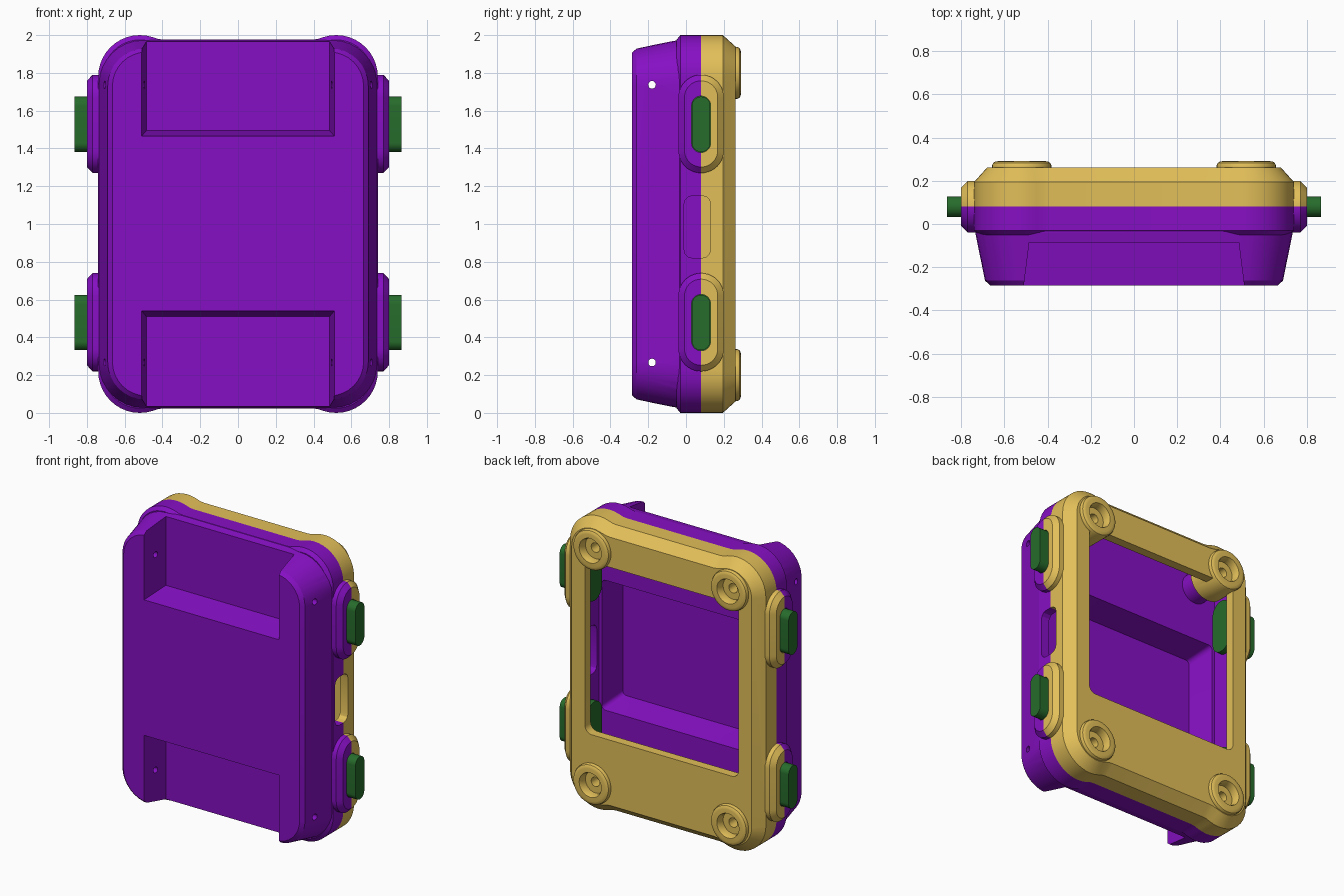
import bpy, bmesh
from math import sin, cos, pi, radians

if "Cube" in bpy.data.objects:
    bpy.data.objects.remove(bpy.data.objects["Cube"])


def loft(name, axis, sections):
    """Closed solid through matching 2D sections stacked along axis x or y."""
    bm = bmesh.new()
    rings = []
    for lvl, pts in sections:
        rings.append([bm.verts.new((u, lvl, v) if axis == 'y' else (lvl, u, v)) for u, v in pts])
    n = len(rings[0])
    for a, b in zip(rings, rings[1:]):
        for i in range(n):
            bm.faces.new((a[i], a[(i + 1) % n], b[(i + 1) % n], b[i]))
    bm.faces.new(rings[0])
    bm.faces.new(rings[-1])
    bmesh.ops.recalc_face_normals(bm, faces=bm.faces)
    me = bpy.data.meshes.new(name)
    bm.to_mesh(me)
    bm.free()
    ob = bpy.data.objects.new(name, me)
    bpy.context.collection.objects.link(ob)
    return ob


def rrect(u0, u1, v0, v1, r, seg=8):
    pts = []
    for k, (cu, cv) in enumerate([(u1 - r, v1 - r), (u0 + r, v1 - r), (u0 + r, v0 + r), (u1 - r, v0 + r)]):
        for i in range(seg + 1):
            a = (k + i / seg) * pi / 2
            pts.append((cu + r * cos(a), cv + r * sin(a)))
    return pts


def rect(u0, u1, v0, v1):
    return [(u0, v0), (u1, v0), (u1, v1), (u0, v1)]


def stadium(cu, cv, hu, hv):
    # tiny shortfall in radius keeps the two arcs from sharing a vertex
    return rrect(cu - hu, cu + hu, cv - hv, cv + hv, hu - 0.0005, 10)


def circle(cu, cv, r, n=40):
    return [(cu + r * cos(2 * pi * i / n), cv + r * sin(2 * pi * i / n)) for i in range(n)]


def bulged(d):
    """Case outline with swollen corners, inset by d."""
    q = [(.52 + (.22 - d) * cos(radians(a)), .78 + (.22 - d) * sin(radians(a))) for a in range(0, 109, 9)]
    q += [(.42, .979 - d), (.39, .976 - d)]
    half = q + [(-x, z) for x, z in reversed(q)]
    return [(x, z + 1) for x, z in half + [(-x, -z) for x, z in half]]


def boolean(ob, tool, op, keep=False):
    m = ob.modifiers.new(op, 'BOOLEAN')
    m.operation, m.solver, m.object = op, 'EXACT', tool
    bpy.context.view_layer.objects.active = ob
    bpy.ops.object.modifier_apply(modifier=m.name)
    if not keep:
        bpy.data.objects.remove(tool)


def finish(ob, mat):
    ob.data.materials.clear()
    ob.data.materials.append(mat)
    bpy.ops.object.select_all(action='DESELECT')
    ob.select_set(True)
    bpy.context.view_layer.objects.active = ob
    bpy.ops.object.shade_smooth_by_angle(angle=radians(25))


def colour(name, rgb):
    m = bpy.data.materials.new(name)
    m.diffuse_color = (*rgb, 1)
    m.use_nodes = True
    m.node_tree.nodes["Principled BSDF"].inputs["Base Color"].default_value = m.diffuse_color
    return m


purple = colour("purple", (.24, .005, .55))
gold = colour("gold", (.76, .52, .1))
green = colour("green", (.02, .15, .025))

SEAM = .08
BUTTON_Z = (.48, 1.53)
CORNERS = [(sx * .52, z) for sx in (-1, 1) for z in (.2, 1.8)]

# whole shell: band with swollen corners plus tapered lower shell
body = loft("lower_case", 'y', [(-.05, bulged(.025)), (-.03, bulged(0)), (.195, bulged(0)), (.262, bulged(.06))])
boolean(body, loft("taper", 'y', [
    (-.285, rrect(-.665, .665, .09, 1.91, .18)),
    (-.262, rrect(-.69, .69, .07, 1.93, .2)),
    (-.04, rrect(-.735, .735, .026, 1.974, .23)),
    (.03, rrect(-.736, .736, .027, 1.973, .23))]), 'UNION')

# raised surrounds for the buttons
for s in (-1, 1):
    for z in BUTTON_Z:
        boolean(body, loft("surround", 'x', [
            (s * .69, stadium(SEAM, z, .12, .26)),
            (s * .77, stadium(SEAM, z, .12, .26)),
            (s * .80, stadium(SEAM, z, .088, .228))]), 'UNION')

# inner cavity, deep well and display window
cuts = [
    loft("cavity", 'y', [(-.035, rrect(-.68, .68, .07, 1.93, .17)), (.2, rrect(-.681, .681, .069, 1.931, .17))]),
    loft("well", 'y', [(-.225, rrect(-.635, .635, .59, 1.41, .03)), (0, rrect(-.665, .665, .55, 1.45, .03))]),
    loft("window", 'y', [(.1, rrect(-.58, .58, .53, 1.71, .05)), (.4, rrect(-.58, .58, .53, 1.71, .05))]),
    # strap pockets
    loft("pocket", 'y', [(-.3, rect(-.512, .512, 1.463, 2.1)), (-.085, rect(-.485, .485, 1.495, 2.1))]),
    loft("pocket", 'y', [(-.3, rect(-.512, .512, -.1, .542)), (-.085, rect(-.485, .485, -.1, .51))]),
    # side port
    loft("port", 'x', [(.6, rrect(-.01, .13, .82, 1.15, .045, 3)), (.9, rrect(-.01, .13, .82, 1.15, .045, 3))]),
]
# strap pin holes
for z in (.267, 1.737):
    cuts.append(loft("pin_hole", 'x', [(-1, circle(-.18, z, .02, 20)), (1, circle(-.18, z, .02, 20))]))
# button slots
for s in (-1, 1):
    for z in BUTTON_Z:
        cuts.append(loft("slot", 'x', [(s * x, stadium(SEAM, z - .002, .05, .149)) for x in (.6, .9)]))
for c in cuts:
    boolean(body, c, 'DIFFERENCE')

# corner screw bosses with recess and hole
for x, z in CORNERS:
    boolean(body, loft("boss", 'y', [(y, circle(x, z, r)) for y, r in (
        (-.06, .1), (.07, .1), (.09, .137), (.272, .137), (.283, .132), (.289, .122), (.291, .11))]), 'UNION')
for x, z in CORNERS:
    boolean(body, loft("recess", 'y', [(.235, circle(x, z, .075)), (.27, circle(x, z, .075)),
                                      (.3, circle(x, z, .087))]), 'DIFFERENCE')
    boolean(body, loft("screw_hole", 'y', [(.0, circle(x, z, .032, 24)), (.28, circle(x, z, .032, 24))]), 'DIFFERENCE')

# split at the seam into lower case and bezel
bezel = body.copy()
bezel.data = body.data.copy()
bezel.name = "upper_bezel"
bpy.context.collection.objects.link(bezel)
boolean(body, loft("split", 'y', [(-1, rect(-2, 2, -1, 3)), (SEAM, rect(-2, 2, -1, 3))]), 'INTERSECT')
boolean(bezel, loft("split", 'y', [(SEAM, rect(-2, 2, -1, 3)), (1, rect(-2, 2, -1, 3))]), 'INTERSECT')
finish(body, purple)
finish(bezel, gold)

# push buttons with inner flange
for s, side in ((-1, "left"), (1, "right")):
    for z, lvl in zip(BUTTON_Z, ("lower", "upper")):
        thin, wide = stadium(SEAM, z - .002, .048, .146), stadium(SEAM, z - .002, .08, .18)
        b = loft(f"{side}_{lvl}_button", 'x', [(s * .635, wide), (s * .675, wide), (s * .676, thin), (s * .865, thin)])
        finish(b, green)
